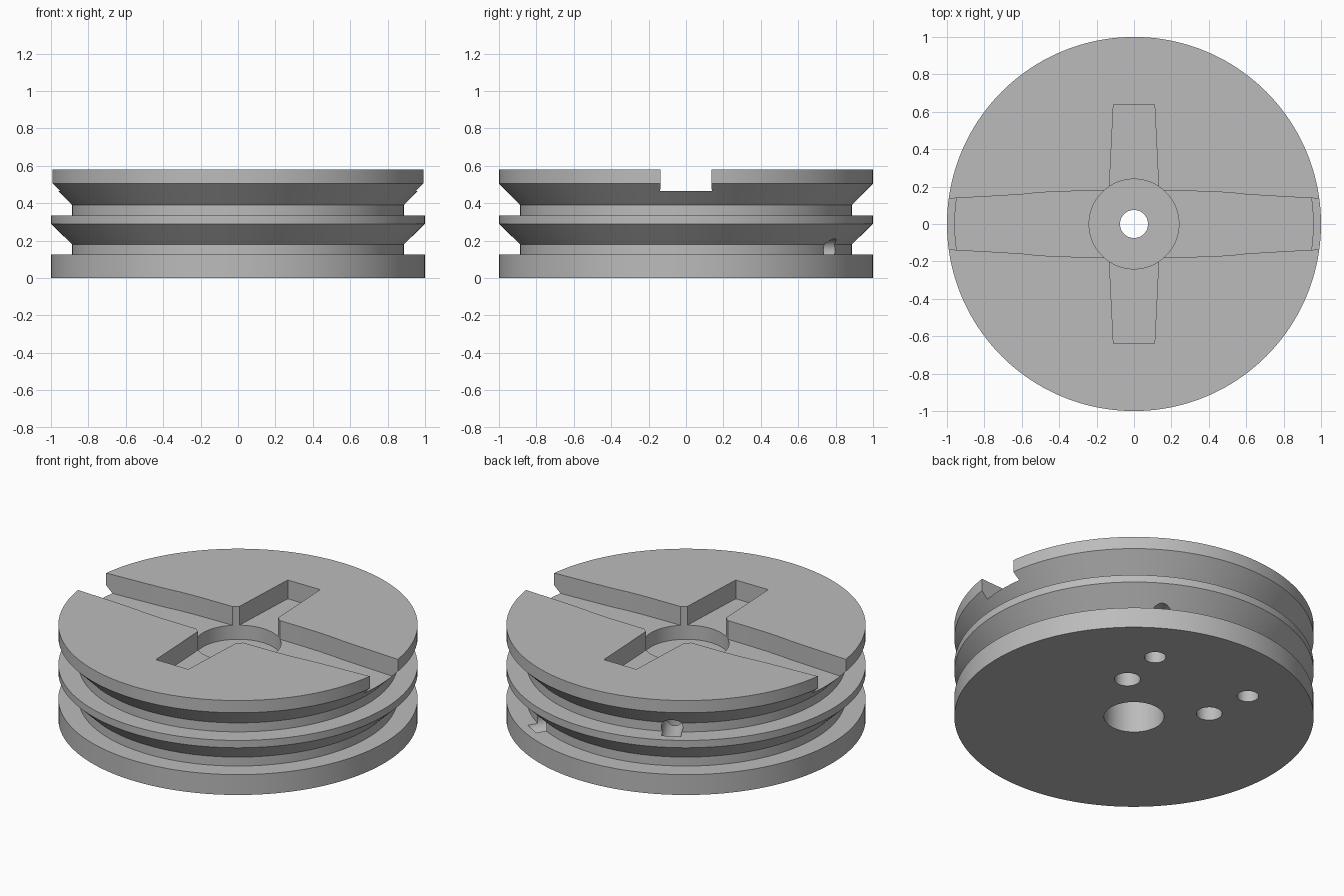
import bpy, bmesh
from math import cos, sin, pi, radians
from mathutils import Matrix, Vector

if "Cube" in bpy.data.objects:
    bpy.data.objects.remove(bpy.data.objects["Cube"])

# Single grey material
grey = bpy.data.materials.new("plain grey")
grey.use_nodes = True
color = (0.5, 0.5, 0.5, 1)
grey.diffuse_color = color
grey.node_tree.nodes["Principled BSDF"].inputs["Base Color"].default_value = color


def finish(bm, name):
    bmesh.ops.recalc_face_normals(bm, faces=bm.faces)
    mesh = bpy.data.meshes.new(name)
    bm.to_mesh(mesh)
    bm.free()
    mesh.materials.append(grey)
    obj = bpy.data.objects.new(name, mesh)
    bpy.context.collection.objects.link(obj)
    return obj


def lathe(name, profile, segments):
    """Closed solid of revolution from (radius, height) points."""
    bm = bmesh.new()
    rings = []
    for r, z in profile:
        rings.append([bm.verts.new((r * cos(2 * pi * i / segments),
                                    r * sin(2 * pi * i / segments), z))
                      for i in range(segments)])
    for a, b in zip(rings, rings[1:]):
        for i in range(segments):
            j = (i + 1) % segments
            bm.faces.new((a[i], a[j], b[j], b[i]))
    bm.faces.new(rings[0])
    bm.faces.new(rings[-1])
    return finish(bm, name)


def rod(name, start, end, radius, segments=48):
    """Cylinder between two points."""
    start, end = Vector(start), Vector(end)
    axis = end - start
    turn = axis.to_track_quat("Z", "Y").to_matrix().to_4x4()
    bm = bmesh.new()
    bmesh.ops.create_cone(bm, cap_ends=True, segments=segments, radius1=radius,
                          radius2=radius, depth=axis.length,
                          matrix=Matrix.Translation((start + end) / 2) @ turn)
    return finish(bm, name)


def prism(name, half, along_y, bottom, top):
    """Symmetric slot; half lists (distance, half width) outwards from the hub."""
    side = [(-d, w) for d, w in reversed(half)] + half
    outline = side + [(d, -w) for d, w in reversed(side)]
    if along_y:
        outline = [(-w, d) for d, w in outline]
    bm = bmesh.new()
    face = bm.faces.new([bm.verts.new((x, y, bottom)) for x, y in outline])
    ext = bmesh.ops.extrude_face_region(bm, geom=[face])
    bmesh.ops.translate(bm, vec=(0, 0, top - bottom),
                        verts=[v for v in ext["geom"] if isinstance(v, bmesh.types.BMVert)])
    return finish(bm, name)


def polar(r, degrees, z):
    return (r * cos(radians(degrees)), r * sin(radians(degrees)), z)


# Disc with two grooves around the rim
disc = lathe("pulley_disc", [(1, 0), (1, .125), (.887, .125), (.887, .18), (1, .29),
                             (1, .335), (.887, .335), (.887, .39), (1, .505), (1, .58)], 160)

# Cross-shaped slots, stepped hub recess and bore
cutters = [
    prism("long_slot", [(.15, .178), (.3, .176), (.42, .173), (.52, .167), (.6, .158),
                        (.75, .149), (1.1, .13)], False, .465, .7),
    prism("short_slot", [(.15, .134), (.64, .11)], True, .465, .7),
    rod("hub_recess", (0, 0, .378), (0, 0, .71), .24, 96),
    rod("hub_bore", (0, 0, -.1), (0, 0, .6), .075),
    rod("lower_counterbore", (0, 0, -.11), (0, 0, .3), .167, 64),
]

# Cord passages: a vertical hole meeting a radial one in each groove
for angle, z in ((60, .15), (120, .36)):
    cutters.append(rod("cord_hole", polar(.674, angle, -.1), polar(.674, angle, z + .02), .06))
    cutters.append(rod("groove_hole", polar(.66, angle, z), polar(.945, angle, z), .06))

# Inner pin holes in the underside
for angle in (45, 135):
    cutters.append(rod("pin_hole", polar(.42, angle, -.1), polar(.42, angle, .3), .072))

# Cut everything and keep only the disc
bpy.context.view_layer.objects.active = disc
for cutter in cutters:
    mod = disc.modifiers.new("cut", "BOOLEAN")
    mod.operation = "DIFFERENCE"
    mod.solver = "EXACT"
    mod.object = cutter
    bpy.ops.object.modifier_apply(modifier=mod.name)
    bpy.data.objects.remove(cutter)

bpy.ops.object.select_all(action="DESELECT")
disc.select_set(True)
bpy.ops.object.shade_smooth_by_angle(angle=radians(30))
